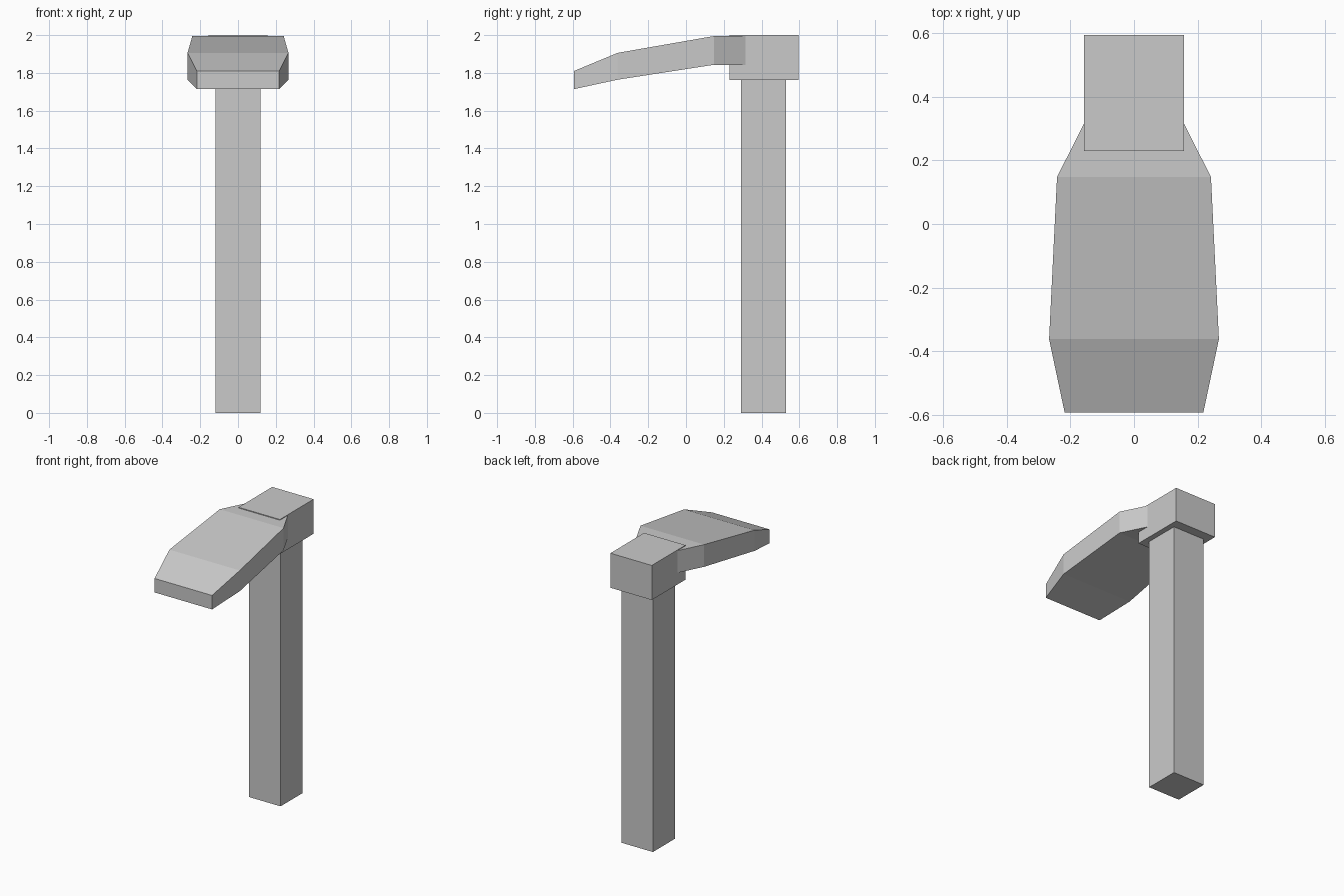
import bpy, bmesh

if "Cube" in bpy.data.objects:
    bpy.data.objects.remove(bpy.data.objects["Cube"])

grey = bpy.data.materials.new("light grey")
grey.diffuse_color = (0.59, 0.59, 0.59, 1)
grey.use_nodes = True
grey.node_tree.nodes["Principled BSDF"].inputs["Base Color"].default_value = grey.diffuse_color


def loft(name, sections):
    """Join rectangular sections (y, half width, z bottom, z top) along y."""
    bm = bmesh.new()
    rings = [[bm.verts.new(p) for p in ((-w, y, lo), (w, y, lo), (w, y, hi), (-w, y, hi))]
             for y, w, lo, hi in sections]
    for a, b in zip(rings, rings[1:]):
        for i in range(4):
            j = (i + 1) % 4
            bm.faces.new((a[i], a[j], b[j], b[i]))
    bm.faces.new(rings[0])
    bm.faces.new(rings[-1])
    bmesh.ops.recalc_face_normals(bm, faces=bm.faces)
    mesh = bpy.data.meshes.new(name)
    bm.to_mesh(mesh)
    bm.free()
    mesh.materials.append(grey)
    obj = bpy.data.objects.new(name, mesh)
    bpy.context.collection.objects.link(obj)


# Upright square handle
loft("handle", [(0.29, 0.12, 0, 1.77), (0.53, 0.12, 0, 1.77)])
# Block joining handle and blade
loft("head_block", [(0.23, 0.157, 1.763, 2.0), (0.595, 0.157, 1.763, 2.0)])
# Drooping blade, narrowing into the block
loft("blade", [(-0.593, 0.218, 1.714, 1.81), (-0.362, 0.267, 1.764, 1.906),
               (0.148, 0.242, 1.843, 1.995), (0.318, 0.156, 1.843, 1.995)])
